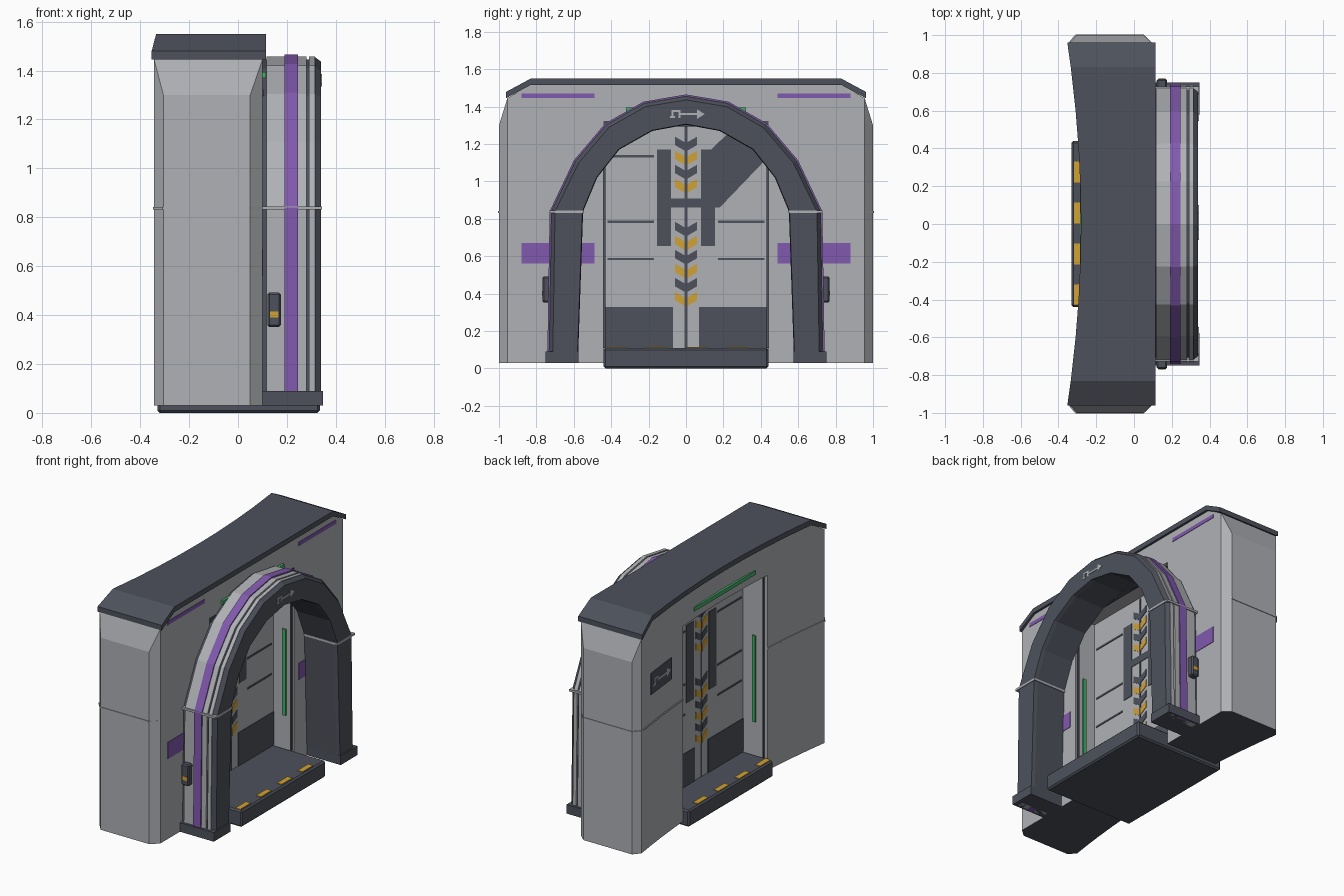
import bpy
import bmesh
from mathutils import Vector

cube = bpy.data.objects.get("Cube")
if cube:
    bpy.data.objects.remove(cube, do_unlink=True)


def material(name, rgb):
    m = bpy.data.materials.new(name)
    m.use_nodes = True
    m.diffuse_color = (*rgb, 1)
    m.node_tree.nodes["Principled BSDF"].inputs["Base Color"].default_value = (*rgb, 1)
    return m


LIGHT = material("light grey", (0.43, 0.44, 0.46))
DARK = material("dark slate", (0.075, 0.083, 0.105))
PURPLE = material("purple", (0.22, 0.1, 0.42))
YELLOW = material("hazard yellow", (0.64, 0.36, 0.035))
GREEN = material("signal green", (0.06, 0.42, 0.14))


def finish(name, bm, *mats):
    bmesh.ops.recalc_face_normals(bm, faces=bm.faces)
    mesh = bpy.data.meshes.new(name)
    bm.to_mesh(mesh)
    bm.free()
    ob = bpy.data.objects.new(name, mesh)
    bpy.context.collection.objects.link(ob)
    for m in mats:
        mesh.materials.append(m)
    return ob


def box(name, x, y, z, mat, bevel=0):
    bm = bmesh.new()
    bmesh.ops.create_cube(bm, size=1)
    for v in bm.verts:
        v.co = Vector((r[0] + (c + 0.5) * (r[1] - r[0]) for c, r in zip(v.co, (x, y, z))))
    ob = finish(name, bm, mat)
    if bevel:
        mod = ob.modifiers.new("edges", "BEVEL")
        mod.width, mod.segments = bevel, 1
    return ob


def loft(name, sections, *mats, closed_ends=True):
    """Skin a list of equal-length closed sections."""
    bm = bmesh.new()
    rings = [[bm.verts.new(p) for p in s] for s in sections]
    n = len(rings[0])
    for a, b in zip(rings, rings[1:]):
        for i in range(n):
            j = (i + 1) % n
            bm.faces.new((a[i], a[j], b[j], b[i]))
    if closed_ends:
        bm.faces.new(rings[0])
        bm.faces.new(rings[-1])
    return finish(name, bm, *mats)


def plate(name, pts, x, t, mat):
    """Thin yz polygon; x is a number or a function of y."""
    f = x if callable(x) else (lambda y: x)
    return loft(name, [[(f(y) + d, y, z) for y, z in pts] for d in (0, t)], mat)


def rect(y0, y1, z0, z1):
    return [(y0, z0), (y1, z0), (y1, z1), (y0, z1)]


def back(y):
    return -0.272 - 0.072 * (abs(y) / 0.96) ** 2


def block(y, x0, x1, z0, z1):
    return [(x0, y, z0), (x1, y, z0), (x1, y, z1), (x0, y, z1)]


# wall: two chamfered piers and a lintel with a concave back
HALF, FRONT, BASE = 0.44, 0.1, 0.03
for side, s in (("left", 1), ("right", -1)):
    stations = [block(s * y, back(y), FRONT, BASE, 1.52) for y in (HALF, 0.57, 0.7, 0.83)]
    stations.append(block(s * 0.955, back(0.955), FRONT, BASE, 1.445))
    stations.append(block(s, -0.305, 0.05, BASE, 1.3))
    pier = loft(side + "_wall_pier", stations, LIGHT, DARK)
    for p in pier.data.polygons:
        p.material_index = int(p.center.z < BASE + 0.01)
    # thin raised seam round the end and back of the pier
    seam = [(FRONT - 0.004, 0.955), (0.05, 1.0), (-0.305, 1.0), (back(0.955), 0.955),
            (back(0.7), 0.7), (back(HALF), HALF)]
    rings = []
    for x, y in seam:
        ox = x - 0.004 if x < -0.2 else x
        oy = y + 0.004 if y > 0.9 else y
        rings.append([(ox, s * oy, 0.832), (ox, s * oy, 0.843),
                      (0, s * min(y, 0.9), 0.843), (0, s * min(y, 0.9), 0.832)])
    loft(side + "_wall_seam", rings, LIGHT)

span = [-0.44, -0.22, 0, 0.22, 0.44]
loft("lintel", [block(y, back(y), FRONT, 1.32, 1.52) for y in span], LIGHT)
roof = [block(s * y, back(y) - 0.009, 0.115, z, z + 0.034)
        for s, ys in ((-1, ((0.962, 1.445), (0.83, 1.516), (0.6, 1.516), (0.4, 1.516), (0.2, 1.516))),
                      (1, ((0, 1.516), (0.2, 1.516), (0.4, 1.516), (0.6, 1.516), (0.83, 1.516), (0.962, 1.445))))
        for y, z in ys]
loft("roof_cap", roof, DARK)

# purple wall markings, header lights and door frame
for side, s in (("left", 1), ("right", -1)):
    a, b = sorted((s * 0.49, s * 0.88))
    plate(side + "_upper_stripe", rect(a, b, 1.445, 1.47), FRONT, 0.003, PURPLE)
    plate(side + "_lower_stripe", rect(a, b, 0.56, 0.67), FRONT, 0.003, PURPLE)
    y = sorted((s * 0.43, s * 0.441))
    for end, x, trim in (("front", 0.02, 0.085), ("back", -0.205, -0.262)):
        box(f"{side}_{end}_jamb_light", (x, x + 0.025), y, (0.33, 0.9), GREEN)
        box(f"{side}_{end}_jamb_trim", (trim - 0.005, trim + 0.005), y, (0.11, 1.32), DARK)
box("front_header_light", (FRONT, 0.115), (-0.32, 0.32), (1.37, 1.395), GREEN)
box("back_header_light", (-0.287, -0.265), (-0.32, 0.32), (1.372, 1.398), GREEN)
box("header_trim", (0.07, 0.104), (-HALF, HALF), (1.295, 1.322), DARK)

# sliding doors with markings on both faces
DOOR = (-0.11, -0.05)
for side, s in (("left", 1), ("right", -1)):
    box(side + "_door", DOOR, sorted((s * 0.004, s * HALF)), (0.1, 1.32), LIGHT)
    for end, x, t in (("front", DOOR[1], 0.004), ("back", DOOR[0], -0.004)):
        tag = f"{side}_{end}_door_"

        def mark(part, y0, y1, z0, z1, mat=DARK):
            plate(tag + part, rect(s * y0, s * y1, z0, z1), x, t, mat)
        mark("kick_panel", 0.07, HALF, 0.11, 0.33)
        mark("bar", 0.08, 0.155, 0.655, 1.17)
        for z in (0.585, 0.785, 1.135):
            mark("line", 0.17, 0.42, z - 0.006, z + 0.006)
        for start, count in ((0.35, 6), (0.955, 4)):
            for i in range(count):
                z = start + i * 0.075 - 0.015
                pts = [(s * 0.008, z), (s * 0.06, z + 0.03), (s * 0.06, z + 0.075), (s * 0.008, z + 0.045)]
                plate(tag + "chevron", pts, x, t, DARK if i % 2 else YELLOW)
box("door_seam", (DOOR[0] - 0.002, DOOR[1] + 0.002), (-0.007, 0.007), (0.1, 1.31), DARK)
plate("door_diagonal_mark", [(0.08, 0.86), (0.18, 0.86), (0.41, 1.1), (0.41, 1.3), (0.27, 1.3), (0.08, 1.12)],
      DOOR[1], 0.003, DARK)
plate("door_cross_mark", rect(-0.08, 0.08, 0.86, 0.91), DOOR[1], 0.003, DARK)

# threshold platform with hazard blocks
box("threshold", (-0.33, 0.335), (-HALF, HALF), (0, 0.11), DARK, 0.01)
for end, x in (("front", 0.282), ("back", -0.318)):
    for i in range(4):
        y = -0.43 + i * 0.2167
        box(f"{end}_hazard_block", (x, x + 0.036), (y, y + 0.11), (0.105, 0.114), YELLOW)

# arch: concentric facetted rings
OUTER = [(0.735, 0.03), (0.722, 0.84), (0.593, 1.11), (0.427, 1.305), (0.225, 1.42), (0, 1.458)]
INNER = [(0.578, 0.03), (0.55, 0.84), (0.475, 1.02), (0.357, 1.17), (0.18, 1.27), (0, 1.303)]


def outline(half, off):
    pts = []
    for y, z in half:
        d = Vector((1, 0)) if z <= 0.84 else Vector((y, z - 0.84)).normalized()
        pts.append((y + d.x * off, z + d.y * off))
    return [(-y, z) for y, z in pts] + [(y, z) for y, z in pts[-2::-1]]


def arch(name, x0, x1, mat, off0=0, off1=None, thick=None, in1=0):
    off1 = off0 if off1 is None else off1
    if thick:
        inn0, inn1 = outline(OUTER, off0 - thick), outline(OUTER, off1 - thick)
    else:
        inn0, inn1 = outline(INNER, 0), outline(INNER, in1)
    sections = [[(x0, *a), (x1, *b), (x1, *c), (x0, *d)] for a, b, c, d in
                zip(outline(OUTER, off0), outline(OUTER, off1), inn1, inn0)]
    loft(name, sections, mat)


arch("arch_core", 0.095, 0.315, DARK, -0.012)
arch("arch_back_shell", 0.117, 0.19, LIGHT, 0, thick=0.04)
arch("arch_purple_band", 0.19, 0.245, PURPLE, 0.007, thick=0.04)
arch("arch_middle_shell", 0.245, 0.28, LIGHT, 0, thick=0.04)
arch("arch_front_shell", 0.29, 0.315, LIGHT, 0, thick=0.04)
arch("arch_face_ring", 0.315, 0.34, DARK, -0.003, -0.022, in1=0.004)

# feet, leg collars and side call boxes
for side, s in (("left", 1), ("right", -1)):
    box(side + "_arch_foot", (0.095, 0.348), sorted((s * 0.576, s * 0.75)), (0.03, 0.09), DARK)
    box(side + "_arch_collar", (0.098, 0.344), sorted((s * 0.545, s * 0.729)), (0.831, 0.845), LIGHT)
    box(side + "_call_box", (0.12, 0.175), sorted((s * 0.715, s * 0.768)), (0.352, 0.492), DARK, 0.008)
    box(side + "_call_box_stripe", (0.13, 0.166), sorted((s * 0.76, s * 0.771)), (0.39, 0.415), YELLOW)


# doorway-and-arrow signs
def exit_sign(name, cy, cz, k, x, t):
    parts = {"post_near": rect(-0.085, -0.06, -0.02, -0.01), "post": rect(-0.077, -0.067, -0.02, 0.022),
             "top": rect(-0.077, -0.03, 0.012, 0.022), "post_far": rect(-0.04, -0.03, -0.02, 0.022),
             "shaft": rect(-0.03, 0.075, -0.006, 0.005),
             "head": [(0.06, -0.025), (0.1, 0), (0.06, 0.025)]}
    for part, pts in parts.items():
        plate(name + "_" + part, [(cy + k * y, cz + abs(k) * z) for y, z in pts], x, t, LIGHT)


exit_sign("arch_sign", 0, 1.36, 1, 0.339, 0.004)
plate("back_sign_panel", rect(0.58, 0.84, 1.03, 1.17), lambda y: back(y) + 0.003, -0.009, DARK)
exit_sign("back_sign", 0.715, 1.1, -1.15, lambda y: back(y) - 0.004, -0.005)
